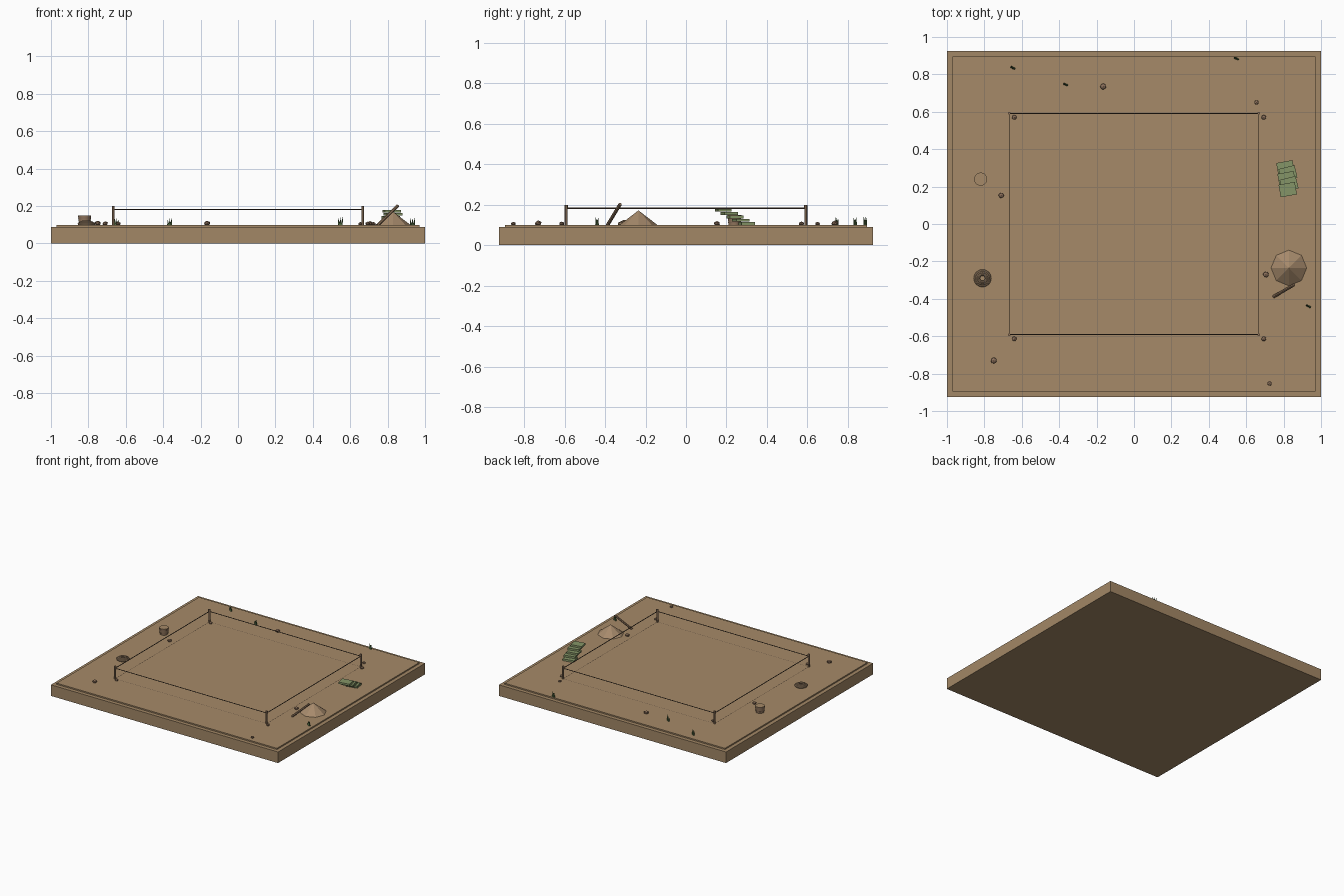
import bpy
import math
import random
from mathutils import Vector

random.seed(4)
cube = bpy.data.objects.get("Cube")
if cube:
    bpy.data.objects.remove(cube, do_unlink=True)


def material(name, r, g, b):
    m = bpy.data.materials.new(name)
    m.use_nodes = True
    m.diffuse_color = (r, g, b, 1)
    m.node_tree.nodes["Principled BSDF"].inputs["Base Color"].default_value = (r, g, b, 1)
    return m


EARTH = material("earth brown", 0.365, 0.245, 0.133)
SOIL = material("soil brown", 0.38, 0.255, 0.139)
SAND = material("sand tan", 0.385, 0.255, 0.15)
WOOD = material("stake wood", 0.3, 0.19, 0.115)
STRING = material("dark string", 0.11, 0.07, 0.045)
STONE = material("stone brown", 0.25, 0.155, 0.1)
TILE = material("green tile", 0.235, 0.3, 0.135)
GRASS = material("dark grass", 0.075, 0.14, 0.05)
ROPE = material("coil rope", 0.32, 0.215, 0.13)

TOP = 0.098  # ground level


def finish(name, mat, smooth=False):
    ob = bpy.context.object
    ob.name = name
    ob.data.materials.append(mat)
    if smooth:
        bpy.ops.object.shade_smooth_by_angle(angle=math.radians(40))
    return ob


def box(name, mat, center, size, turn=0):
    bpy.ops.mesh.primitive_cube_add(size=1, location=center, rotation=(0, 0, turn))
    bpy.context.object.scale = size
    return finish(name, mat)


def cone(name, mat, x, y, z, r1, r2, h, sides, tilt=(0, 0, 0)):
    bpy.ops.mesh.primitive_cone_add(vertices=sides, radius1=r1, radius2=r2, depth=h,
                                    location=(x, y, z + h / 2), rotation=tilt)
    return finish(name, mat, sides > 12)


def rod(name, mat, a, b, r, sides=6):
    a, b = Vector(a), Vector(b)
    d = b - a
    bpy.ops.mesh.primitive_cylinder_add(vertices=sides, radius=r, depth=d.length,
                                        location=(a + b) / 2,
                                        rotation=d.to_track_quat('Z', 'Y').to_euler())
    return finish(name, mat)


# Ground slab with a slightly raised inner plate
box("ground_slab", EARTH, (0, 0, 0.044), (2, 1.85, 0.088))
box("soil_plate", SOIL, (0, 0, 0.092), (1.94, 1.79, 0.012))

# Corner stakes, string between them and the marked outline on the ground
PX, PY = 0.667, 0.592
corners = [(-PX, -PY), (PX, -PY), (PX, PY), (-PX, PY)]
for i, (x, y) in enumerate(corners):
    nx, ny = corners[(i + 1) % 4]
    cone("corner_stake", WOOD, x, y, TOP - 0.01, 0.007, 0.008, 0.111, 6)
    rod("string_line", STRING, (x, y, 0.182), (nx, ny, 0.182), 0.003)
    rod("ground_line", STRING, (x, y, TOP - 0.001), (nx, ny, TOP - 0.001), 0.002)

# Scattered stones, one beside each stake
stones = [(x + 0.027, y - 0.022, 0.014) for x, y in corners]
stones += [(-0.165, 0.735, 0.018), (-0.71, 0.153, 0.016), (-0.75, -0.73, 0.018),
           (0.705, -0.27, 0.017), (0.655, 0.65, 0.013), (0.725, -0.853, 0.013)]
for x, y, r in stones:
    bpy.ops.mesh.primitive_ico_sphere_add(subdivisions=1, radius=r,
                                          location=(x, y, TOP + r * 0.55),
                                          rotation=(0, 0, random.uniform(0, 3)))
    bpy.context.object.scale.z = 0.75
    finish("stone", STONE)

# Grass tufts of thin leaning blades
for x, y in [(-0.648, 0.835), (-0.365, 0.745), (0.547, 0.885), (0.933, -0.44)]:
    for k in (-1, 0, 1):
        cone("grass_blade", GRASS, x + k * 0.01, y - k * 0.005, TOP - 0.002,
             0.0065, 0, random.uniform(0.036, 0.048), 5, (k * 0.08, k * 0.14, 0))

# Sand heap with a handle leaning beside it
cone("sand_heap", SAND, 0.828, -0.235, TOP - 0.002, 0.098, 0, 0.075, 8)
rod("leaning_handle", WOOD, (0.747, -0.388, TOP), (0.855, -0.325, 0.202), 0.0085, 8)

# Staggered stack of tiles
for i in range(5):
    box("green_tile", TILE,
        (0.81 + 0.003 * i + 0.01 * (i % 2), 0.3 - 0.029 * i, 0.106 + 0.0165 * i),
        (0.088, 0.068, 0.0145), 0.18 + 0.06 * (i % 2))

# Bucket with hoops, filled with soil
cone("bucket", WOOD, -0.82, 0.24, TOP, 0.029, 0.035, 0.05, 20)
cone("bucket_fill", SOIL, -0.82, 0.24, TOP + 0.05, 0.0345, 0.0345, 0.001, 20)
for h, r in ((0.01, 0.0315), (0.036, 0.0345)):
    cone("bucket_hoop", STONE, -0.82, 0.24, TOP + h, r, r + 0.0005, 0.005, 20)

# Coil of rope
for i, r in enumerate((0.039, 0.03, 0.021)):
    bpy.ops.mesh.primitive_torus_add(major_radius=r, minor_radius=0.008, major_segments=24,
                                     minor_segments=8,
                                     location=(-0.81, -0.29, TOP + 0.007 + i * 0.005))
    finish("rope_coil", ROPE, True)
